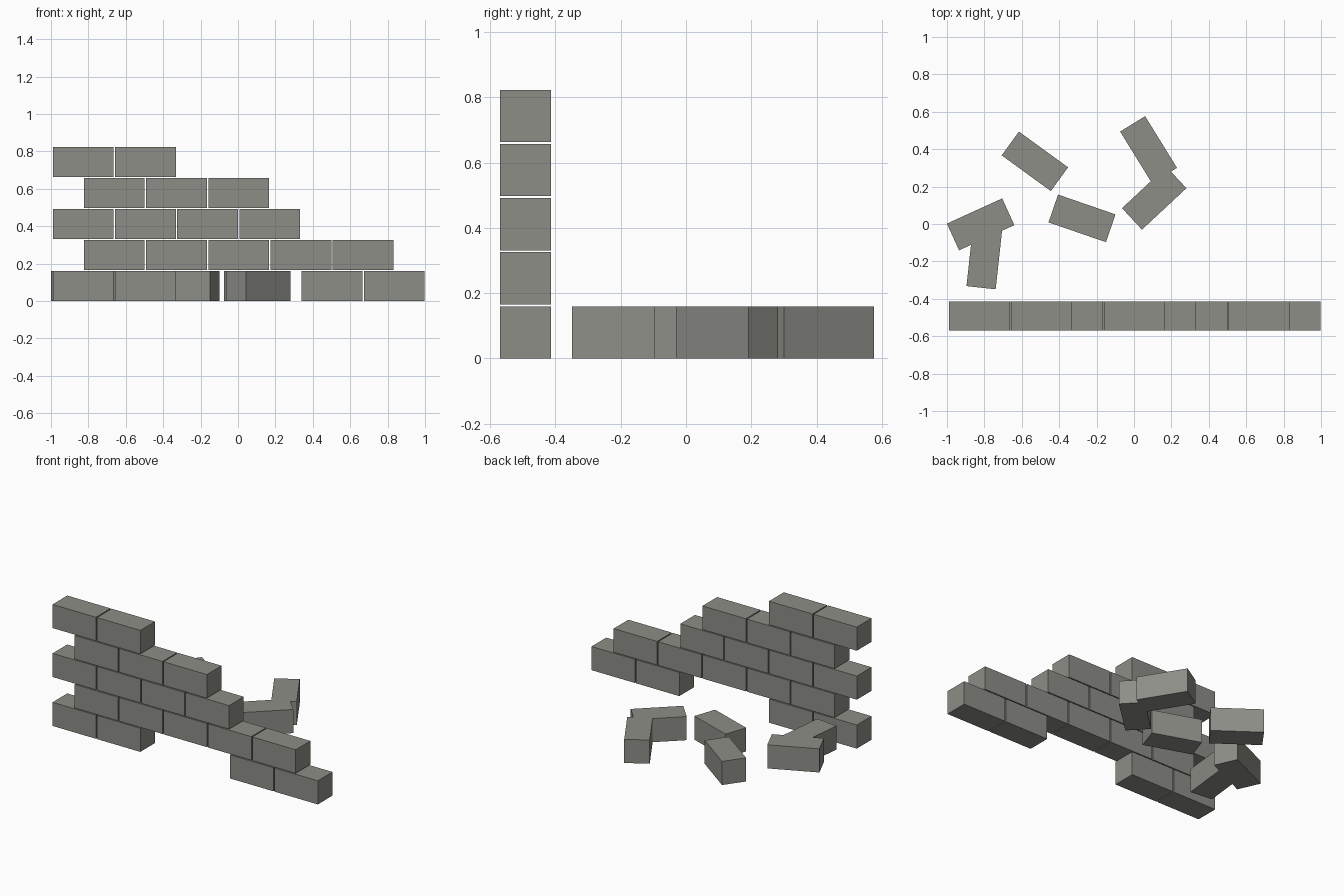
import bpy
from math import radians

if "Cube" in bpy.data.objects:
    bpy.data.objects.remove(bpy.data.objects["Cube"], do_unlink=True)

LENGTH, DEPTH, HEIGHT = 0.325, 0.157, 0.16
PITCH, COURSE = 0.3325, 0.1657
WALL_Y = -0.492

stone = bpy.data.materials.new("stone_grey")
stone.use_nodes = True
colour = (0.27, 0.27, 0.245, 1)
stone.diffuse_color = colour
bsdf = next(n for n in stone.node_tree.nodes if n.type == "BSDF_PRINCIPLED")
bsdf.inputs["Base Color"].default_value = colour
bsdf.inputs["Roughness"].default_value = 0.9


def brick(name, x, y, z=0.0, angle=0.0):
    """One block resting at height z, turned by angle degrees."""
    bpy.ops.mesh.primitive_cube_add(size=1, location=(x, y, z + HEIGHT / 2),
                                    rotation=(0, 0, radians(angle)))
    ob = bpy.context.object
    ob.name = name
    ob.scale = (LENGTH, DEPTH, HEIGHT)
    ob.data.materials.append(stone)


# Standing wall: slots filled in each course, odd courses shifted half a brick
courses = [(0, 1, 4, 5), range(5), range(4), range(3), range(2)]
for row, slots in enumerate(courses):
    start = -0.8275 + (row % 2) * PITCH / 2
    for slot in slots:
        brick(f"wall_brick_{row}_{slot}", start + slot * PITCH, WALL_Y, row * COURSE)

# Fallen bricks lying behind the wall: x, y, turn
fallen = [
    (-0.53, 0.335, -36),
    (-0.278, 0.03, -19),
    (0.078, 0.397, -58.3),
    (0.108, 0.138, 43),
    (-0.82, -0.002, 24.5),
    (-0.80, -0.179, 83.8),
]
for i, (x, y, angle) in enumerate(fallen):
    brick(f"fallen_brick_{i}", x, y, 0, angle)
